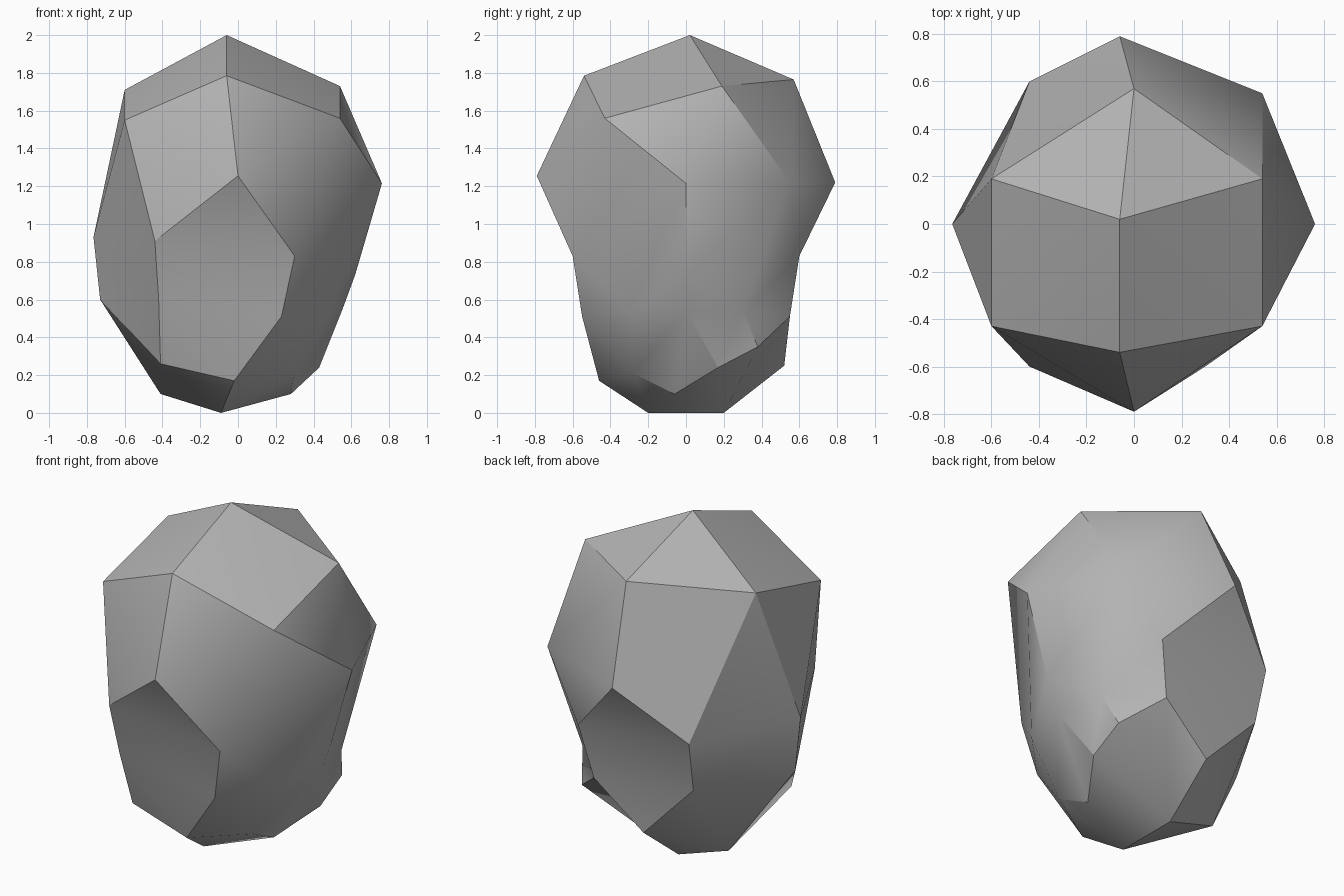
import bpy, bmesh, math
from mathutils import Vector

cube = bpy.data.objects.get("Cube")
if cube:
    bpy.data.objects.remove(cube, do_unlink=True)

# Corner points of the boulder, in bands from the crown down
crown = [(-.06, .02, 2), (-.06, -.54, 1.785), (0, .57, 1.765),
         (.54, .19, 1.73), (-.6, .19, 1.71), (.54, -.43, 1.56), (-.6, -.43, 1.55)]
belly = [(0, -.79, 1.255), (-.06, .79, 1.22), (.54, .55, 1.22),
         (.762, 0, 1.215), (-.765, 0, .93)]
flank = [(.62, 0, .73), (-.73, 0, .6), (.55, 0, .54), (.48, -.3, .54), (.48, .3, .54),
         (.43, .38, .35)]
base = [(-.41, -.42, .26), (-.02, -.46, .17), (-.08, .52, .25), (.43, .17, .24),
        (.3, -.28, .21), (-.41, .18, .1), (.28, -.06, .1), (-.09, -.2, 0), (-.09, .2, 0)]

# Waist: hollowed points, mirrored front to back
waist = [(x, s * y, z) for s in (-1, 1)
         for x, y, z in ((-.44, .6, .91), (.3, .6, .83), (-.42, .53, .6), (.23, .55, .51))]


def inflate(p, bulge):
    """Push a point out to an egg shape, so that every corner joins the hull."""
    d = Vector((p[0], p[1], p[2] - 1))
    d /= Vector((d.x / .765, d.y / .79, d.z)).length
    return Vector((d.x, d.y * bulge, d.z + 1))


# Skin the inflated points, then settle each corner into its true place
bm = bmesh.new()
corners = []
for group, bulge in ((crown, 1), (belly, 1), (flank, 1), (base, 1), (waist, 1.1)):
    for p in group:
        corners.append((bm.verts.new(inflate(p, bulge)), p))
bmesh.ops.convex_hull(bm, input=[v for v, p in corners])
for v, p in corners:
    if v.is_valid:
        v.co = p
bmesh.ops.delete(bm, geom=[v for v in bm.verts if not v.link_faces], context='VERTS')
bmesh.ops.recalc_face_normals(bm, faces=bm.faces)

mesh = bpy.data.meshes.new("boulder")
bm.to_mesh(mesh)
bm.free()
boulder = bpy.data.objects.new("boulder", mesh)
bpy.context.collection.objects.link(boulder)

# Plain grey stone
stone = bpy.data.materials.new("grey_stone")
stone.use_nodes = True
grey = (.45, .45, .45, 1)
stone.diffuse_color = grey
stone.node_tree.nodes["Principled BSDF"].inputs["Base Color"].default_value = grey
mesh.materials.append(stone)

# Soft facets with crisp ridges
bpy.ops.object.select_all(action='DESELECT')
boulder.select_set(True)
bpy.context.view_layer.objects.active = boulder
bpy.ops.object.shade_smooth_by_angle(angle=math.radians(30))
